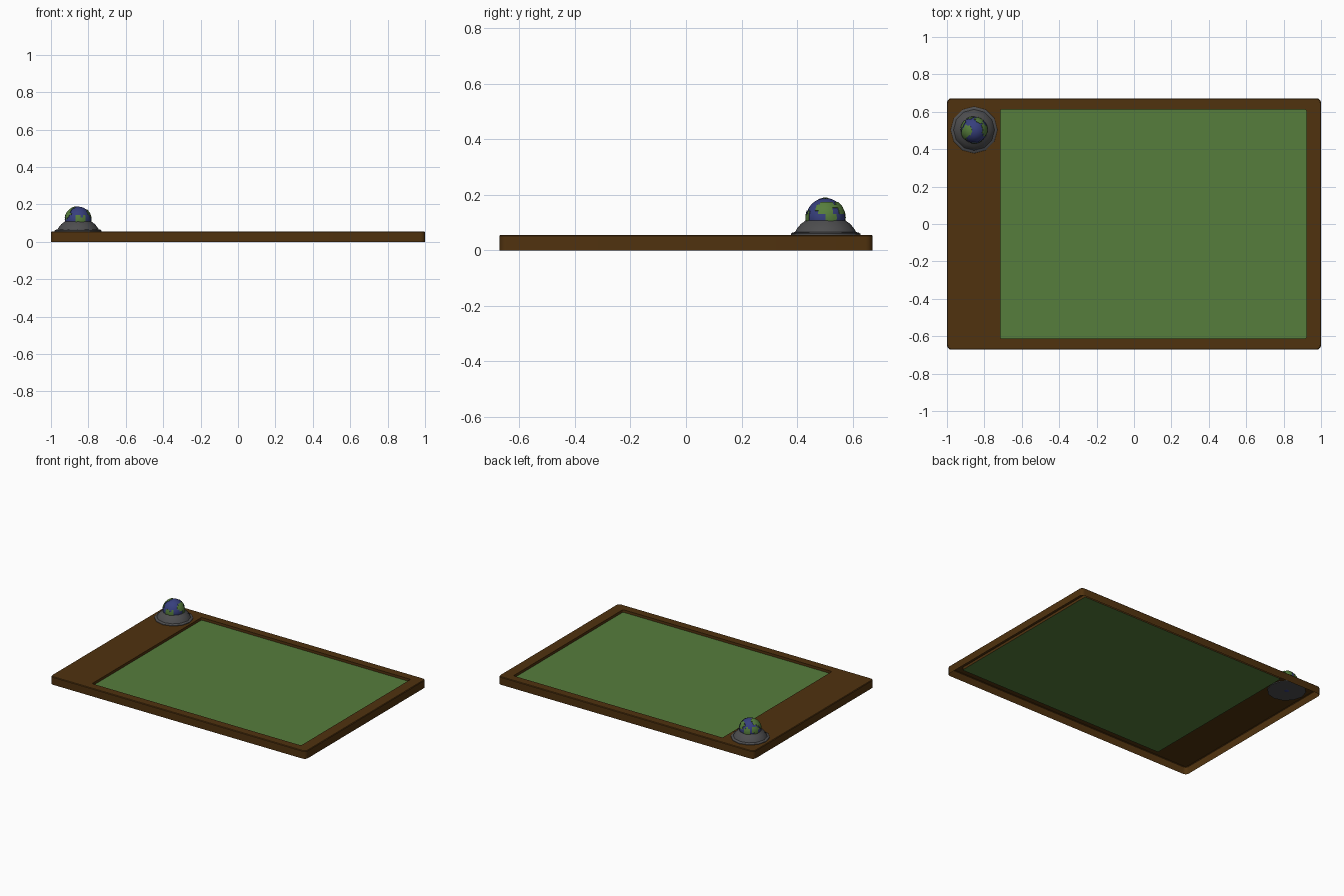
import bpy, bmesh, math
from mathutils import Vector

if "Cube" in bpy.data.objects:
    bpy.data.objects.remove(bpy.data.objects["Cube"])


def material(name, rgb):
    m = bpy.data.materials.new(name)
    m.diffuse_color = (*rgb, 1)
    m.use_nodes = True
    m.node_tree.nodes["Principled BSDF"].inputs["Base Color"].default_value = m.diffuse_color
    return m


BROWN = material("brown wood", (0.080, 0.032, 0.0045))
FELT = material("green felt", (0.093, 0.205, 0.045))
GREY = material("dark grey", (0.075, 0.075, 0.078))
BLUE = material("ocean blue", (0.038, 0.050, 0.205))
LAND = material("land green", (0.093, 0.205, 0.045))


def finish(bm, name, mats, smooth=None):
    me = bpy.data.meshes.new(name)
    bm.to_mesh(me)
    bm.free()
    for m in mats:
        me.materials.append(m)
    ob = bpy.data.objects.new(name, me)
    bpy.context.collection.objects.link(ob)
    if smooth:
        bpy.context.view_layer.objects.active = ob
        ob.select_set(True)
        bpy.ops.object.shade_smooth_by_angle(angle=math.radians(smooth))
        ob.select_set(False)
    return ob


def rounded_rect(cx, hx, hy, r, z, steps=4):
    """Counter-clockwise rounded rectangle, same point count for any size."""
    pts = []
    for k, (sx, sy) in enumerate(((1, 1), (-1, 1), (-1, -1), (1, -1))):
        for i in range(steps + 1):
            a = math.pi / 2 * (k + i / steps)
            pts.append((cx + sx * (hx - r) + r * math.cos(a),
                        sy * (hy - r) + r * math.sin(a), z))
    return pts


def circle(c, r, z, n):
    return [(c.x + r * math.cos(2 * math.pi * i / n),
             c.y + r * math.sin(2 * math.pi * i / n), z) for i in range(n)]


def skin(bm, loops):
    """Join consecutive loops with quads and return the vertex rings."""
    rings = [[bm.verts.new(p) for p in loop] for loop in loops]
    for a, b in zip(rings, rings[1:]):
        for i in range(len(a)):
            j = (i + 1) % len(a)
            bm.faces.new((a[i], a[j], b[j], b[i]))
    return rings


# Tray frame: thin shell open underneath, with a recess for the felt
PANEL = (0.104, 0.818, 0.612, 0.008)
bm = bmesh.new()
skin(bm, [rounded_rect(0, 1, 0.672, 0.025, 0),
          rounded_rect(0, 1, 0.672, 0.025, 0.052),
          rounded_rect(0, 0.996, 0.668, 0.021, 0.056),
          rounded_rect(*PANEL, 0.056),
          rounded_rect(*PANEL, 0.038)])
finish(bm, "tray_frame", [BROWN], 30)

# Felt panel at the bottom of the recess
bm = bmesh.new()
bm.faces.new([bm.verts.new(p) for p in rounded_rect(*PANEL, 0.038)])
finish(bm, "felt_panel", [FELT])

# Globe stand: flange, domed skirt and collar
C = Vector((-0.855, 0.503, 0.118))
bm = bmesh.new()
rings = skin(bm, [circle(C, r, z, 12) for r, z in (
    (0.125, 0.050), (0.125, 0.060), (0.120, 0.064), (0.110, 0.066),
    (0.102, 0.080), (0.089, 0.095), (0.074, 0.106), (0.072, 0.108))])
bm.faces.new(rings[0][::-1])
bm.faces.new(rings[-1])
finish(bm, "globe_stand", [GREY], 30)

# Globe: land areas are raised caps, given as direction and angular size
LANDS = [((-0.55, -0.05, 0.85), 24), ((-0.8, -0.4, 0.45), 22),
         ((0.85, -0.1, 0.5), 22), ((0.80, 0.18, 0.6), 17),
         ((0.95, 0.25, 0.0), 18), ((0.05, -1, 0.0), 20),
         ((0.4, -0.85, 0.05), 13), ((0.4, 0.75, 0.5), 20),
         ((-0.3, 0.9, 0.1), 20), ((-0.85, 0.4, 0.2), 20)]
bm = bmesh.new()
bmesh.ops.create_uvsphere(bm, u_segments=32, v_segments=18, radius=0.070)
land = []
for f in bm.faces:
    d = f.calc_center_median().normalized()
    if any(d.angle(Vector(v)) < math.radians(a) for v, a in LANDS):
        f.material_index = 1
        land.append(f)
top = bmesh.ops.extrude_face_region(bm, geom=land)["geom"]
bmesh.ops.delete(bm, geom=land, context='FACES_ONLY')
for v in top:
    if isinstance(v, bmesh.types.BMVert):
        v.co *= 1.04
bmesh.ops.translate(bm, verts=bm.verts, vec=C)
finish(bm, "globe", [BLUE, LAND], 30)
